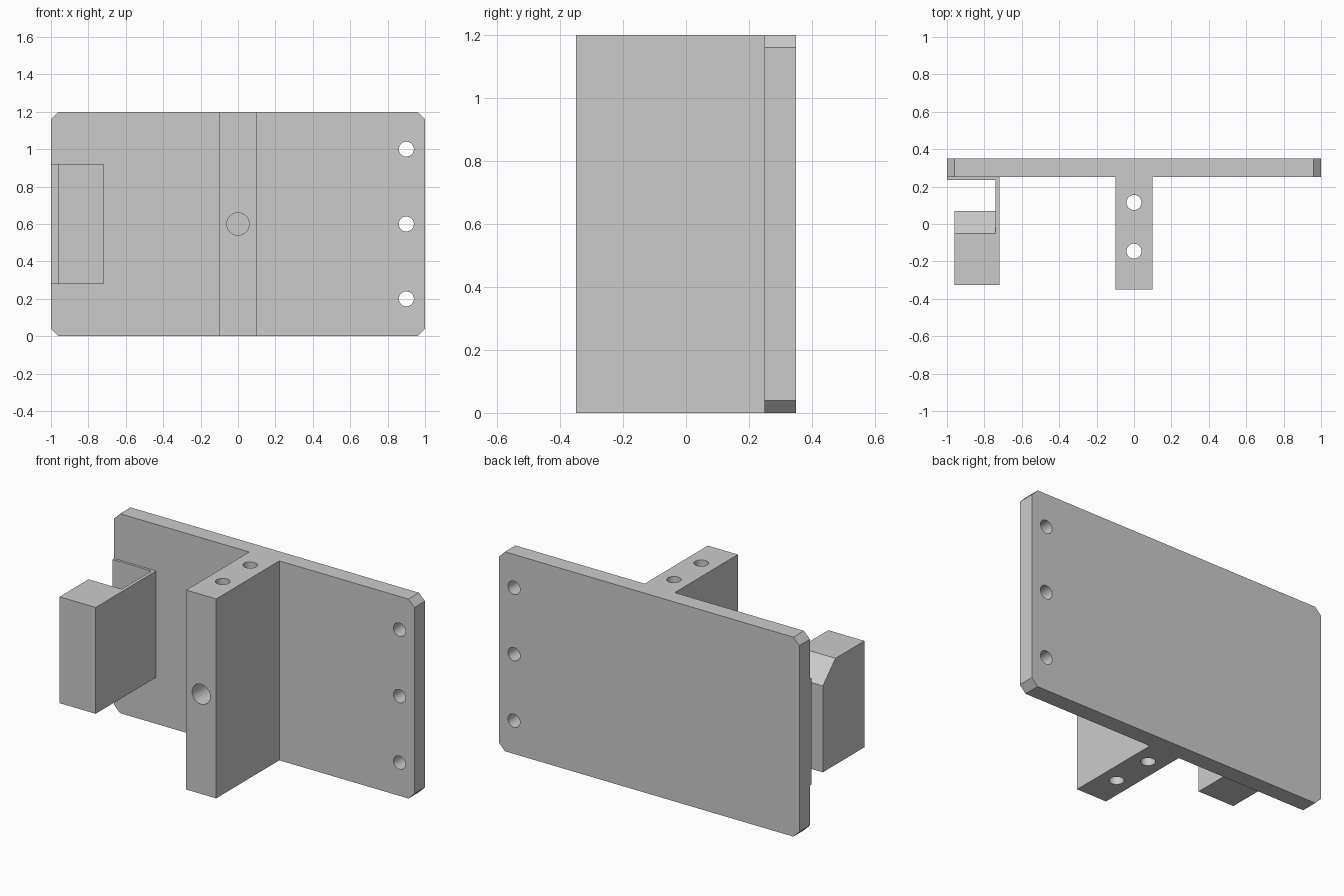
import bpy, bmesh
from mathutils import Vector

cube = bpy.data.objects.get("Cube")
if cube:
    bpy.data.objects.remove(cube, do_unlink=True)

grey = bpy.data.materials.new("light grey")
grey.use_nodes = True
grey.diffuse_color = (0.6, 0.6, 0.6, 1)
grey.node_tree.nodes["Principled BSDF"].inputs["Base Color"].default_value = grey.diffuse_color


def prism(name, outline, axis, low, high):
    """Extrude a 2D outline along x, y or z; the outline uses the other two axes in order."""
    def place(p, t):
        c = list(p)
        c.insert("xyz".index(axis), t)
        return c
    bm = bmesh.new()
    face = bm.faces.new([bm.verts.new(place(p, low)) for p in outline])
    grown = bmesh.ops.extrude_face_region(bm, geom=[face])["geom"]
    shift = Vector(place((0, 0), high - low))
    bmesh.ops.translate(bm, vec=shift, verts=[g for g in grown if isinstance(g, bmesh.types.BMVert)])
    bmesh.ops.recalc_face_normals(bm, faces=bm.faces)
    mesh = bpy.data.meshes.new(name)
    bm.to_mesh(mesh)
    bm.free()
    mesh.materials.append(grey)
    obj = bpy.data.objects.new(name, mesh)
    bpy.context.collection.objects.link(obj)
    return obj


def rect(a0, b0, a1, b1):
    return [(a0, b0), (a1, b0), (a1, b1), (a0, b1)]


def combine(target, tool, operation):
    """Apply a boolean and discard the tool."""
    mod = target.modifiers.new("boolean", "BOOLEAN")
    mod.operation, mod.solver, mod.object = operation, "EXACT", tool
    bpy.context.view_layer.objects.active = target
    bpy.ops.object.modifier_apply(modifier=mod.name)
    bpy.data.objects.remove(tool, do_unlink=True)


def drill(target, radius, centre, depth, rotation=(0, 0, 0)):
    bpy.ops.mesh.primitive_cylinder_add(vertices=48, radius=radius, depth=depth,
                                        location=centre, rotation=rotation)
    combine(target, bpy.context.object, "DIFFERENCE")


# Back plate with clipped corners
W, H, C = 1.0, 1.2, 0.04
corners = [(C - W, 0), (W - C, 0), (W, C), (W, H - C), (W - C, H), (C - W, H), (-W, H - C), (-W, C)]
body = prism("plate_and_rib", corners, "y", 0.25, 0.35)

# Central rib, merged into the plate
combine(body, prism("rib", rect(-0.1, -0.35, 0.1, 0.3), "z", 0, H), "UNION")

# Mounting holes, vertical rib holes and the blind front hole
QUARTER = (1.570796, 0, 0)
for z in (0.2, 0.6, 1.0):
    drill(body, 0.04, (0.9, 0.3, z), 0.3, QUARTER)
for y in (0.115, -0.145):
    drill(body, 0.04, (0, y, 0.6), 1.4)
drill(body, 0.06, (0, -0.1, 0.6), 0.7, QUARTER)

# Side clip: thin flange, thin web and thick hooked block
clip_outline = [(-1, 0.25), (-1, 0.235), (-0.74, 0.235), (-0.74, 0.07),
                (-0.96, 0.07), (-0.96, -0.325), (-0.72, -0.325), (-0.72, 0.25)]
clip = prism("side_clip", clip_outline, "z", 0.28, 0.92)

# Sloped upper rear edge of the block
wedge = prism("slope_cutter", [(-0.07, 0.94), (0.09, 0.78), (0.09, 0.94)], "x", -1.05, -0.74)
combine(clip, wedge, "DIFFERENCE")

# Smooth hole walls, crisp edges elsewhere
bpy.ops.object.select_all(action="DESELECT")
for obj in (body, clip):
    obj.select_set(True)
bpy.context.view_layer.objects.active = body
bpy.ops.object.shade_smooth_by_angle()
